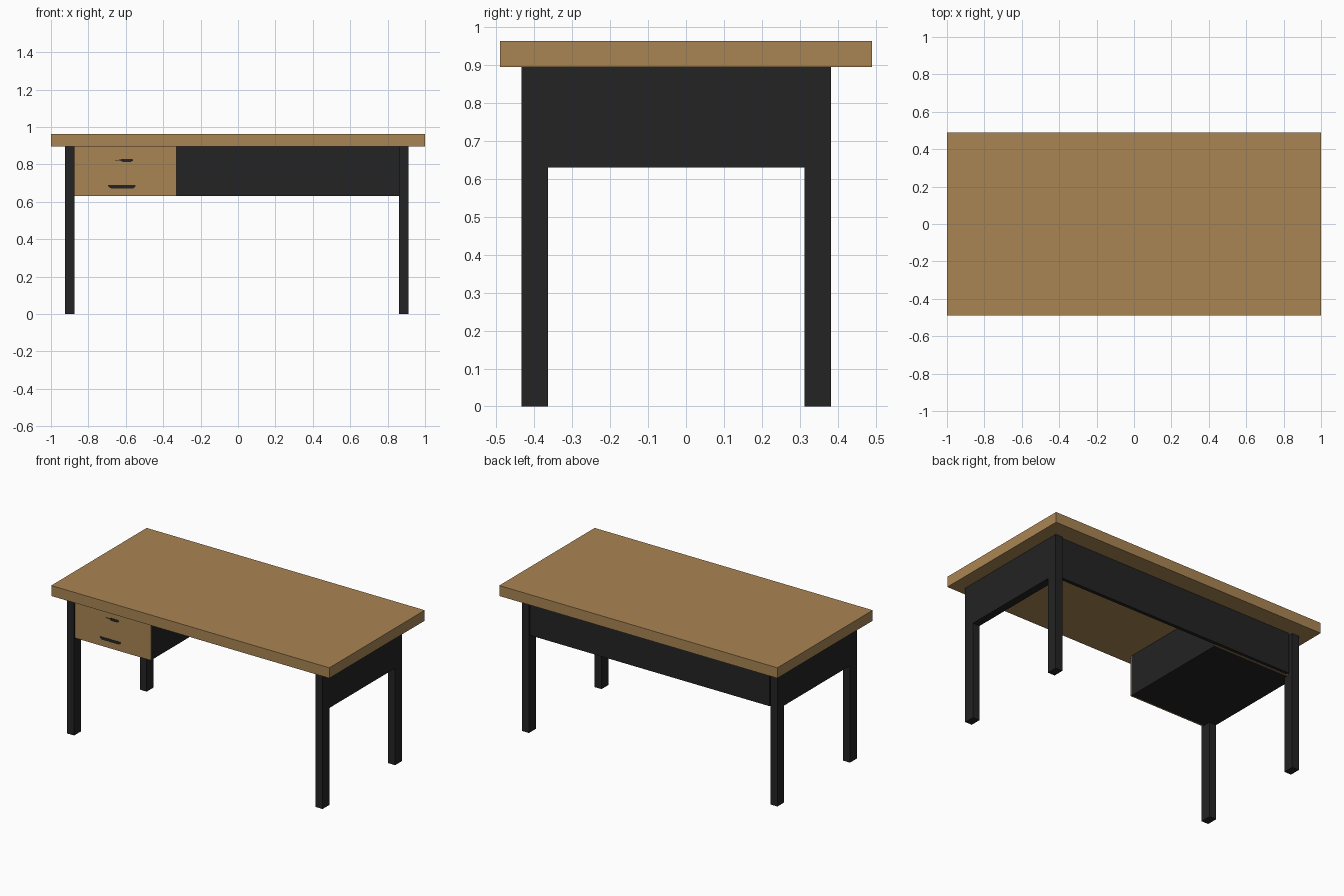
import bpy
import bmesh

if "Cube" in bpy.data.objects:
    bpy.data.objects.remove(bpy.data.objects["Cube"])


def material(name, rgb):
    m = bpy.data.materials.new(name)
    m.diffuse_color = (*rgb, 1)
    m.use_nodes = True
    m.node_tree.nodes["Principled BSDF"].inputs["Base Color"].default_value = m.diffuse_color
    return m


wood = material("oak_wood", (0.40, 0.235, 0.088))
black = material("black_metal", (0.017, 0.017, 0.017))


def add_object(name, bm, mat):
    bmesh.ops.recalc_face_normals(bm, faces=bm.faces)
    me = bpy.data.meshes.new(name)
    bm.to_mesh(me)
    bm.free()
    me.materials.append(mat)
    ob = bpy.data.objects.new(name, me)
    bpy.context.collection.objects.link(ob)
    return ob


def box(name, x, y, z, mat):
    bm = bmesh.new()
    bmesh.ops.create_cube(bm, size=1)
    for v in bm.verts:
        for i, (a, b) in enumerate((x, y, z)):
            v.co[i] = a if v.co[i] < 0 else b
    return add_object(name, bm, mat)


def plate(name, outline, y0, y1, mat):
    # x-z outline pushed along y
    bm = bmesh.new()
    face = bm.faces.new([bm.verts.new((x, y0, z)) for x, z in outline])
    ext = bmesh.ops.extrude_face_region(bm, geom=[face])
    for g in ext["geom"]:
        if isinstance(g, bmesh.types.BMVert):
            g.co.y = y1
    return add_object(name, bm, mat)


UNDER, APRON = 0.895, 0.63
SIDES = {"left": (-0.925, -0.875), "right": (0.862, 0.912)}
DEPTHS = {"front": (-0.434, -0.364), "back": (0.312, 0.382)}

# Table top
box("table_top", (-1, 1), (-0.49, 0.49), (UNDER, 0.963), wood)

# Legs and side aprons
for side, x in SIDES.items():
    for end, y in DEPTHS.items():
        box(f"{end}_{side}_leg", x, y, (0, UNDER), black)
    box(f"{side}_apron", x, (-0.364, 0.312), (APRON, UNDER), black)

# Back apron, stopping just short of the left leg
box("back_apron", (-0.86, 0.862), (0.348, 0.37), (APRON, UNDER), black)

# Drawer case with wooden front and back
box("drawer_case", (-0.875, -0.33), (-0.415, 0.335), (APRON, UNDER), black)
box("drawer_front", (-0.875, -0.33), (-0.424, -0.415), (APRON, UNDER), wood)
box("drawer_back", (-0.875, -0.33), (0.335, 0.344), (APRON, UNDER), wood)

# Slim drawer pulls
plate("upper_pull", [(-0.66, 0.822), (-0.63, 0.820), (-0.615, 0.812), (-0.575, 0.812),
                     (-0.56, 0.820), (-0.565, 0.829), (-0.62, 0.829), (-0.632, 0.825)],
      -0.426, -0.42, black)
plate("lower_pull", [(-0.695, 0.69), (-0.692, 0.678), (-0.68, 0.672),
                     (-0.56, 0.672), (-0.55, 0.678), (-0.548, 0.69)],
      -0.426, -0.42, black)
